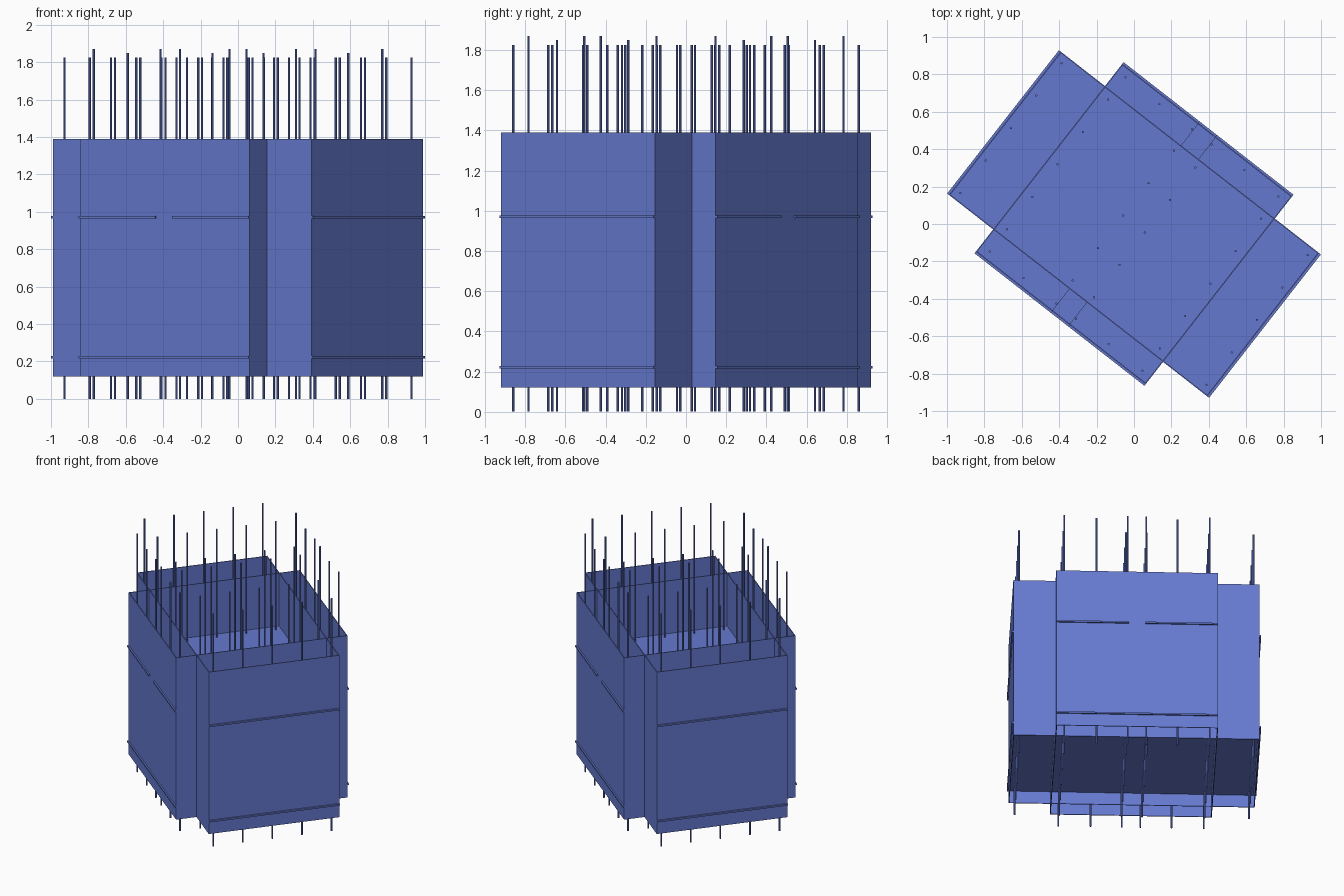
import bpy, bmesh, math
from mathutils import Matrix

if "Cube" in bpy.data.objects:
    bpy.data.objects.remove(bpy.data.objects["Cube"])

PHI = math.radians(-37.95)      # whole model is turned about z
ROT = Matrix.Rotation(PHI, 4, 'Z')
T = 0.006                       # wall thickness

mat = bpy.data.materials.new("blue")
mat.diffuse_color = (0.13, 0.19, 0.62, 1)
mat.use_nodes = True
mat.node_tree.nodes["Principled BSDF"].inputs["Base Color"].default_value = mat.diffuse_color


def finish(name, bm):
    bmesh.ops.recalc_face_normals(bm, faces=bm.faces)
    me = bpy.data.meshes.new(name)
    bm.to_mesh(me)
    bm.free()
    me.materials.append(mat)
    ob = bpy.data.objects.new(name, me)
    bpy.context.collection.objects.link(ob)
    ob.matrix_world = ROT
    return ob


def add_box(bm, lo, hi):
    c = [(a + b) / 2 for a, b in zip(lo, hi)]
    s = [b - a for a, b in zip(lo, hi)]
    m = Matrix.Translation(c) @ Matrix.Diagonal((*s, 1))
    bmesh.ops.create_cube(bm, size=1, matrix=m)


# Two crossing open boxes made of four thin walls each
Z0, Z1 = 0.12, 1.39
for name, hx, hy in (("long_box_walls", 0.876, 0.486), ("cross_box_walls", 0.576, 0.637)):
    bm = bmesh.new()
    for s in (-1, 1):
        xs = sorted((s * hx, s * (hx - T)))
        ys = sorted((s * hy, s * (hy - T)))
        add_box(bm, (xs[0], -hy, Z0), (xs[1], hy, Z1))
        add_box(bm, (-hx, ys[0], Z0), (hx, ys[1], Z1))
    finish(name, bm)


# Cross-shaped shelves poking slightly through the walls
def shelf(name, z, notch):
    a, b, c, d = 0.888, 0.486, 0.576, 0.648
    half = [(a, -b), (a, b), (c, b), (c, d)]
    if notch:
        half += [(0.058, d), (0.058, b), (-0.058, b), (-0.058, d)]
    half += [(-c, d), (-c, b)]
    pts = half + [(-x, -y) for x, y in half]
    bm = bmesh.new()
    f = bm.faces.new([bm.verts.new((x, y, z)) for x, y in pts])
    ext = bmesh.ops.extrude_face_region(bm, geom=[f])
    vs = [e for e in ext["geom"] if isinstance(e, bmesh.types.BMVert)]
    bmesh.ops.translate(bm, verts=vs, vec=(0, 0, 0.012))
    finish(name, bm)


shelf("lower_shelf", 0.216, False)
shelf("upper_shelf", 0.964, True)


# Thin upright rods
def rods(name, spots, top):
    bm = bmesh.new()
    for x, y in spots:
        bmesh.ops.create_cone(bm, cap_ends=True, segments=8, radius1=0.006, radius2=0.006,
                              depth=top, matrix=Matrix.Translation((x, y, top / 2)))
    finish(name, bm)


def grid(xs, ys):
    return [(s * x, y) for s in (-1, 1) for x in xs for y in ys]


rods("inner_rods", grid((0.834, 0.518, 0.073), (-0.44, -0.22, 0, 0.22, 0.44)), 1.825)
rods("middle_outer_rods", grid((0.288,), (-0.59, 0.59)), 1.85)
rods("outer_rods", grid((0.518, 0.066), (-0.59, 0.59)), 1.87)
